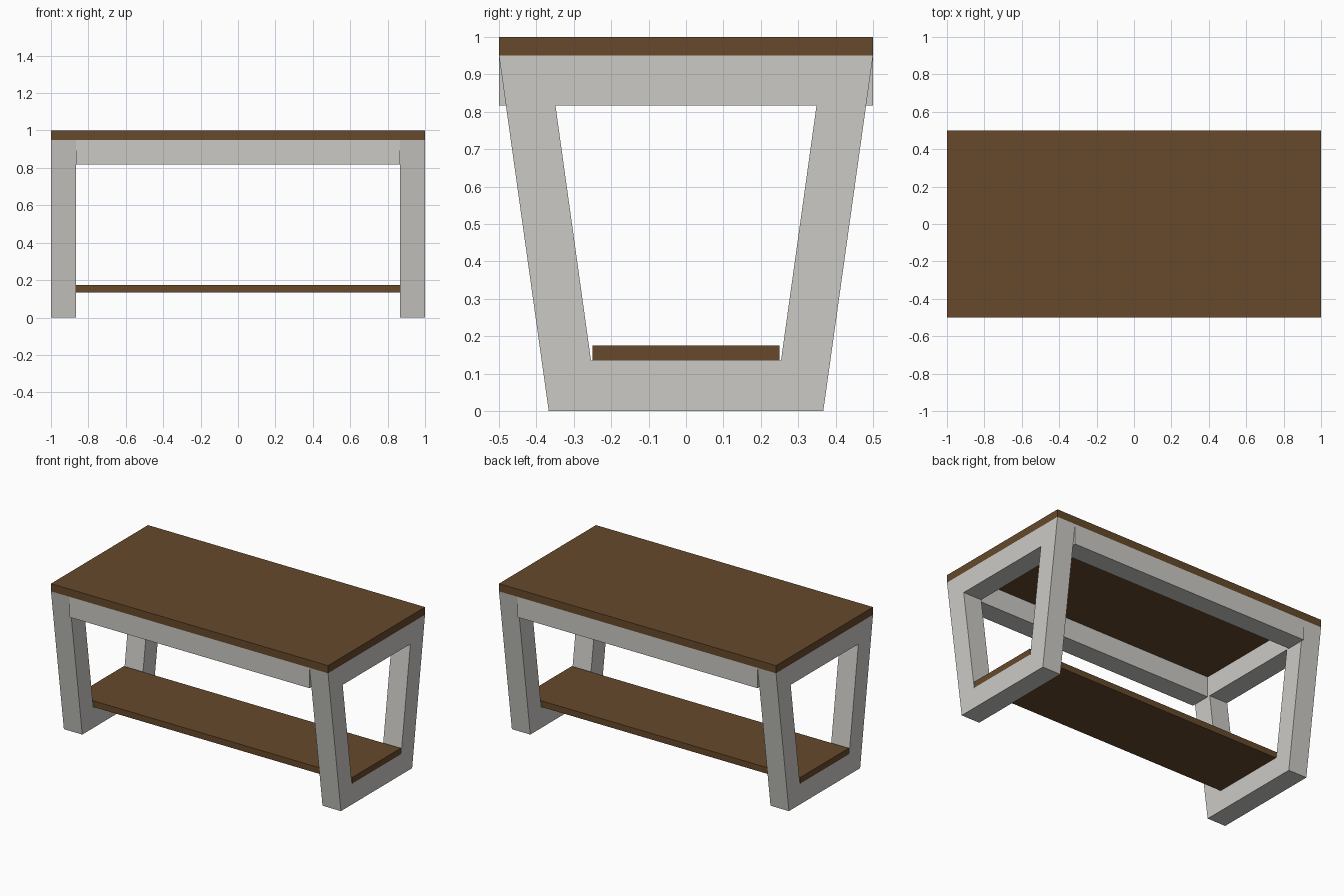
import bpy
import bmesh

cube = bpy.data.objects.get("Cube")
if cube:
    bpy.data.objects.remove(cube, do_unlink=True)


def make_material(name, rgb):
    mat = bpy.data.materials.new(name)
    mat.use_nodes = True
    mat.diffuse_color = (*rgb, 1)
    mat.node_tree.nodes["Principled BSDF"].inputs["Base Color"].default_value = (*rgb, 1)
    return mat


wood = make_material("brown wood", (0.133, 0.067, 0.024))
paint = make_material("pale grey paint", (0.60, 0.59, 0.56))


def finish(name, bm, mat):
    bmesh.ops.recalc_face_normals(bm, faces=bm.faces)
    mesh = bpy.data.meshes.new(name)
    bm.to_mesh(mesh)
    bm.free()
    mesh.materials.append(mat)
    obj = bpy.data.objects.new(name, mesh)
    bpy.context.collection.objects.link(obj)


def box(name, low, high, mat):
    bm = bmesh.new()
    bmesh.ops.create_cube(bm, size=1)
    for v in bm.verts:
        v.co = [a + (b - a) * (c + 0.5) for a, b, c in zip(low, high, v.co)]
    finish(name, bm, mat)


def trapezoid(bottom, z0, top, z1):
    return [(-bottom, z0), (bottom, z0), (top, z1), (-top, z1)]


LENGTH, DEPTH = 1.0, 0.5       # half sizes
BEAM = 0.133
TOP_UNDERSIDE = 0.95
INNER_X = LENGTH - BEAM
RAIL_Z = TOP_UNDERSIDE - BEAM


def end_frame(name, x0, x1):
    # Tapered ring, extruded along x
    bm = bmesh.new()
    outer = trapezoid(0.367, 0, DEPTH, TOP_UNDERSIDE)
    inner = trapezoid(0.254, 0.135, 0.349, RAIL_Z)
    rings = [[bm.verts.new((x0, y, z)) for y, z in loop] for loop in (outer, inner)]
    for i in range(4):
        j = (i + 1) % 4
        bm.faces.new((rings[0][i], rings[0][j], rings[1][j], rings[1][i]))
    result = bmesh.ops.extrude_face_region(bm, geom=bm.faces[:])
    for v in result["geom"]:
        if isinstance(v, bmesh.types.BMVert):
            v.co.x = x1
    finish(name, bm, paint)


# Wooden top and lower shelf
box("table_top", (-LENGTH, -DEPTH, TOP_UNDERSIDE), (LENGTH, DEPTH, 1), wood)
box("lower_shelf", (-LENGTH, -0.25, 0.135), (LENGTH, 0.25, 0.175), wood)

# End frames
end_frame("left_end_frame", INNER_X, LENGTH)
end_frame("right_end_frame", -LENGTH, -INNER_X)

# Long aprons under the top
for name, y in (("front_apron", -DEPTH), ("back_apron", DEPTH - BEAM)):
    box(name, (-INNER_X, y, RAIL_Z), (INNER_X, y + BEAM, TOP_UNDERSIDE), paint)
